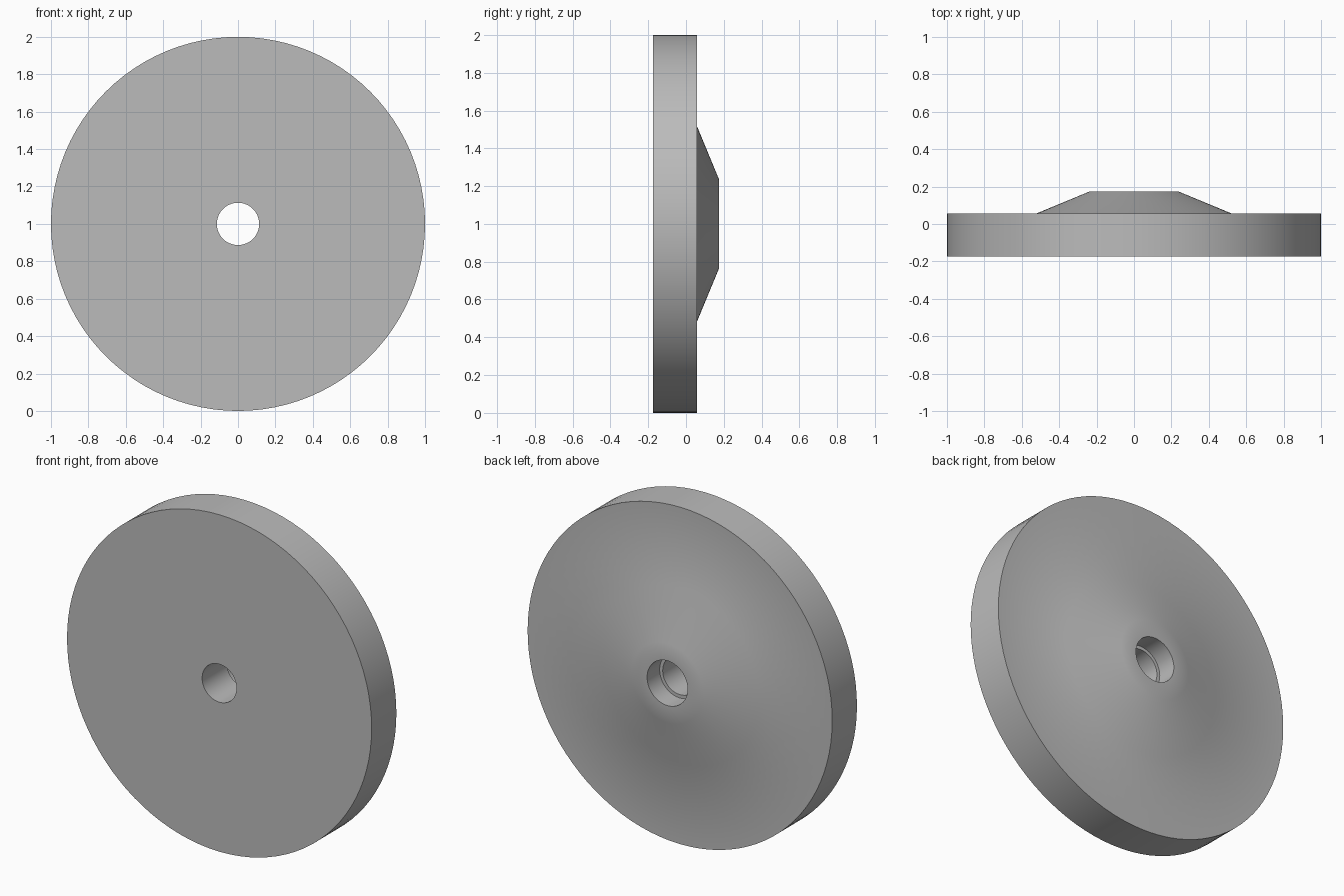
import bpy
import bmesh
import math

SEGMENTS = 96

# Remove the default cube
cube = bpy.data.objects.get("Cube")
if cube:
    bpy.data.objects.remove(cube, do_unlink=True)

# One plain grey
grey = bpy.data.materials.new("mid_grey")
grey.use_nodes = True
colour = (0.5, 0.5, 0.5, 1)
grey.diffuse_color = colour
grey.node_tree.nodes["Principled BSDF"].inputs["Base Color"].default_value = colour


def lathe(name, profile, material):
    """Turn a closed (radius, y) profile around the y axis."""
    bm = bmesh.new()
    rings = []
    for radius, y in profile:
        ring = []
        for i in range(SEGMENTS):
            a = math.tau * i / SEGMENTS
            ring.append(bm.verts.new((radius * math.cos(a), y, radius * math.sin(a))))
        rings.append(ring)
    for k, ring in enumerate(rings):
        other = rings[(k + 1) % len(rings)]
        for i in range(SEGMENTS):
            j = (i + 1) % SEGMENTS
            bm.faces.new((ring[i], ring[j], other[j], other[i]))
    bmesh.ops.recalc_face_normals(bm, faces=bm.faces)
    mesh = bpy.data.meshes.new(name)
    bm.to_mesh(mesh)
    bm.free()
    mesh.materials.append(material)
    obj = bpy.data.objects.new(name, mesh)
    bpy.context.collection.objects.link(obj)
    return obj


# Flat disc with a conical rear hub and a stepped centre bore
FRONT, REAR, HUB = -0.175, 0.057, 0.175
disc = lathe("disc_with_hub", [
    (1.0, FRONT), (1.0, REAR),        # rim
    (0.52, REAR), (0.235, HUB),       # rear face and hub cone
    (0.133, HUB), (0.133, REAR),      # wide counterbore
    (0.113, REAR), (0.113, FRONT),    # narrow bore
], grey)
disc.location.z = 1.0

# Smooth curved surfaces, keep the hard edges
bpy.ops.object.select_all(action="DESELECT")
disc.select_set(True)
bpy.context.view_layer.objects.active = disc
bpy.ops.object.shade_smooth_by_angle(angle=math.radians(30))
